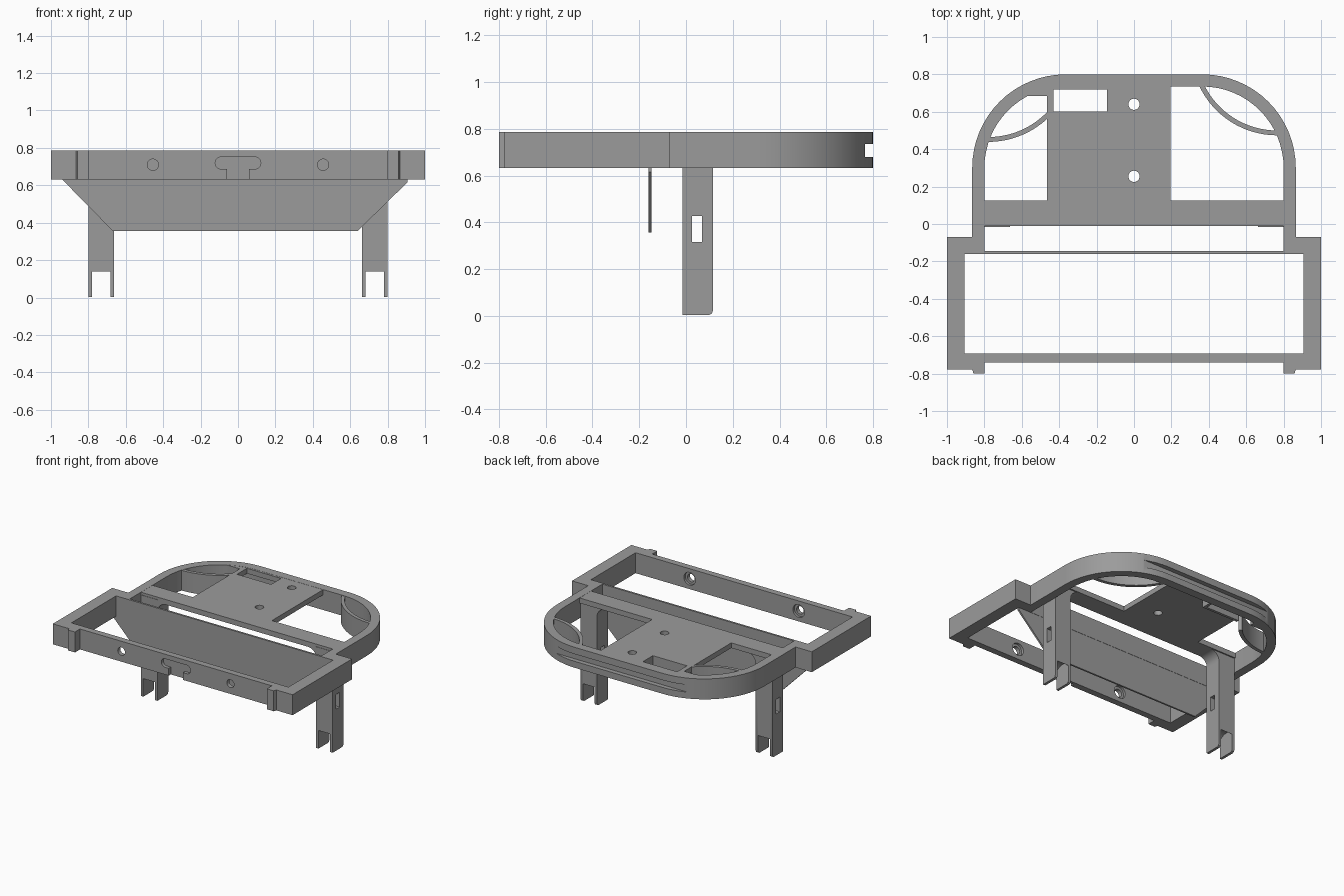
import bpy, bmesh, math

if "Cube" in bpy.data.objects:
    bpy.data.objects.remove(bpy.data.objects["Cube"])

Z0, Z1 = 0.632, 0.786          # underside and top of the tray

grey = bpy.data.materials.new("plain_grey")
grey.diffuse_color = (0.33, 0.33, 0.33, 1)
grey.use_nodes = True
grey.node_tree.nodes["Principled BSDF"].inputs["Base Color"].default_value = grey.diffuse_color


def prism(name, pts, lo, hi, axis="z"):
    """Extrude a closed 2D outline along an axis."""
    place = {"z": lambda a, b, c: (a, b, c),
             "y": lambda a, b, c: (a, c, b),
             "x": lambda a, b, c: (c, a, b)}[axis]
    bm = bmesh.new()
    face = bm.faces.new([bm.verts.new(place(a, b, lo)) for a, b in pts])
    ext = bmesh.ops.extrude_face_region(bm, geom=[face])
    d = place(0, 0, hi - lo)
    bmesh.ops.translate(bm, vec=d, verts=[v for v in ext["geom"] if isinstance(v, bmesh.types.BMVert)])
    bmesh.ops.recalc_face_normals(bm, faces=bm.faces)
    me = bpy.data.meshes.new(name)
    bm.to_mesh(me)
    bm.free()
    me.materials.append(grey)
    ob = bpy.data.objects.new(name, me)
    bpy.context.collection.objects.link(ob)
    return ob


def rect(a0, b0, a1, b1):
    return [(a0, b0), (a1, b0), (a1, b1), (a0, b1)]


def arc(cx, cy, r, a0, a1, n=16):
    return [(cx + r * math.cos(math.radians(a0 + (a1 - a0) * i / n)),
             cy + r * math.sin(math.radians(a0 + (a1 - a0) * i / n))) for i in range(n + 1)]


def circle(cx, cy, r):
    return arc(cx, cy, r, 0, 345, 23)


def cut(ob, *cutters):
    for c in cutters:
        m = ob.modifiers.new("cut", "BOOLEAN")
        m.object, m.operation, m.solver = c, "DIFFERENCE", "EXACT"
        bpy.context.view_layer.objects.active = ob
        bpy.ops.object.modifier_apply(modifier=m.name)
        bpy.data.objects.remove(c)


# Tray frame: wide front box running into a rounded rear rim
half = [(0.8, -0.74), (0.8, -0.8), (0.858, -0.8), (0.865, -0.778), (1, -0.778),
        (1, -0.07), (0.865, -0.07)] + arc(0.365, 0.3, 0.5, 0, 90)
frame = prism("tray_frame", half + [(-x, y) for x, y in reversed(half)], Z0, Z1)
inner = [(0.8, -0.145)] + arc(0.365, 0.3, 0.435, 0, 90)
cut(frame,
    prism("c", rect(-0.905, -0.692, 0.905, -0.16), 0.5, 1),
    prism("c", inner + [(-x, y) for x, y in reversed(inner)], 0.5, 1),
    prism("c", rect(-0.9, 0.68, 0.9, 0.735), 0.765, 0.9, "y"))

# Screw holes with counterbores, and the keyhole recess in the front wall
for x in (-0.455, 0.455):
    cut(frame, prism("c", circle(x, 0.71, 0.03), -0.9, -0.6, "y"),
        prism("c", circle(x, 0.71, 0.048), -0.71, -0.6, "y"))
keyhole = ([(-0.06, 0.6), (0.06, 0.6), (0.06, 0.687)] + arc(0.09, 0.719, 0.032, -90, 90)
           + arc(-0.09, 0.719, 0.032, 90, 270) + [(-0.06, 0.687)])
cut(frame, prism("c", keyhole, -0.9, -0.715, "y"))

# Thin deck: crossbar plus centre panel, with window and two holes
deck = prism("deck", [(-0.81, -0.012), (0.81, -0.012), (0.81, 0.125), (0.195, 0.125), (0.195, 0.745),
                      (-0.465, 0.745), (-0.465, 0.125), (-0.81, 0.125)], Z1 - 0.04, Z1 - 0.001)
cut(deck, prism("c", rect(-0.43, 0.602, -0.145, 0.72), 0.5, 1),
    prism("c", circle(0, 0.64, 0.03), 0.5, 1),
    prism("c", circle(0, 0.255, 0.03), 0.5, 1))

# Ribs beside the window and the filler pad in the rear left corner
prism("window_rib", rect(-0.145, 0.602, -0.125, 0.74), Z0 + 0.06, Z1 - 0.03)
prism("window_front_rib", rect(-0.43, 0.582, -0.125, 0.602), Z0 + 0.06, Z1 - 0.03)
prism("corner_pad", [(-0.58, 0.685), (-0.465, 0.685), (-0.465, 0.75), (-0.5, 0.74)], Z0, Z1 - 0.001)


def curved_wall(name, p0, p1, p2, t):
    """Full-height wall following a circle through three points."""
    (ax, ay), (bx, by), (cx, cy) = p0, p1, p2
    d = 2 * (ax * (by - cy) + bx * (cy - ay) + cx * (ay - by))
    a2, b2, c2 = ax * ax + ay * ay, bx * bx + by * by, cx * cx + cy * cy
    ux = (a2 * (by - cy) + b2 * (cy - ay) + c2 * (ay - by)) / d
    uy = (a2 * (cx - bx) + b2 * (ax - cx) + c2 * (bx - ax)) / d
    r = math.hypot(ax - ux, ay - uy)
    s = math.degrees(math.atan2(ay - uy, ax - ux)) % 360
    e = math.degrees(math.atan2(cy - uy, cx - ux)) % 360
    return prism(name, arc(ux, uy, r - t / 2, s, e) + arc(ux, uy, r + t / 2, e, s), Z0, Z1 - 0.002)


walls = [curved_wall("left_corner_wall", (-0.785, 0.452), (-0.61, 0.485), (-0.455, 0.59), 0.026),
         curved_wall("right_corner_wall", (0.36, 0.745), (0.51, 0.567), (0.765, 0.487), 0.026)]

# Sloped-end plate hanging under the frame
prism("hanging_plate", [(-0.945, Z0 + 0.004), (-0.67, 0.356), (0.64, 0.356), (0.905, 0.615), (0.905, Z0 + 0.004)],
      -0.16, -0.147, "y")

# Forked legs with a side slot, a wheel arch, and a fillet into the deck
legs = []
for side, label in ((-1, "left"), (1, "right")):
    lo, hi = sorted((side * 0.662, side * 0.8))
    leg = prism(label + "_leg", [(-0.015, 0.004), (0.1, 0.004), (0.11, 0.01), (0.115, 0.022),
                                 (0.115, Z1 - 0.02), (-0.015, Z1 - 0.02)], lo, hi, "x")
    notch = [(-0.1, -0.1), (0.2, -0.1), (0.2, 0.14)] + arc(0.05, 0.1, 0.076, 32, 148, 12) + [(-0.1, 0.14)]
    cut(leg, prism("c", notch, lo + 0.02, hi - 0.02, "x"),
        prism("c", rect(0.025, 0.317, 0.068, 0.427), lo - 0.1, hi + 0.1, "x"))
    zt, r, xi = Z1 - 0.04, 0.07, 0.662
    fil = [(xi + 0.005, zt + 0.005), (xi + 0.005, zt - r)] + arc(xi - r, zt - r, r, 0, 90, 8) + [(xi - r, zt + 0.005)]
    legs += [leg, prism(label + "_leg_fillet", [(side * x, z) for x, z in fil], -0.012, 0.115, "y")]

# Smooth the round surfaces, keep edges crisp
for ob in bpy.context.scene.objects:
    ob.select_set(True)
bpy.context.view_layer.objects.active = frame
bpy.ops.object.shade_smooth_by_angle(angle=math.radians(25))
